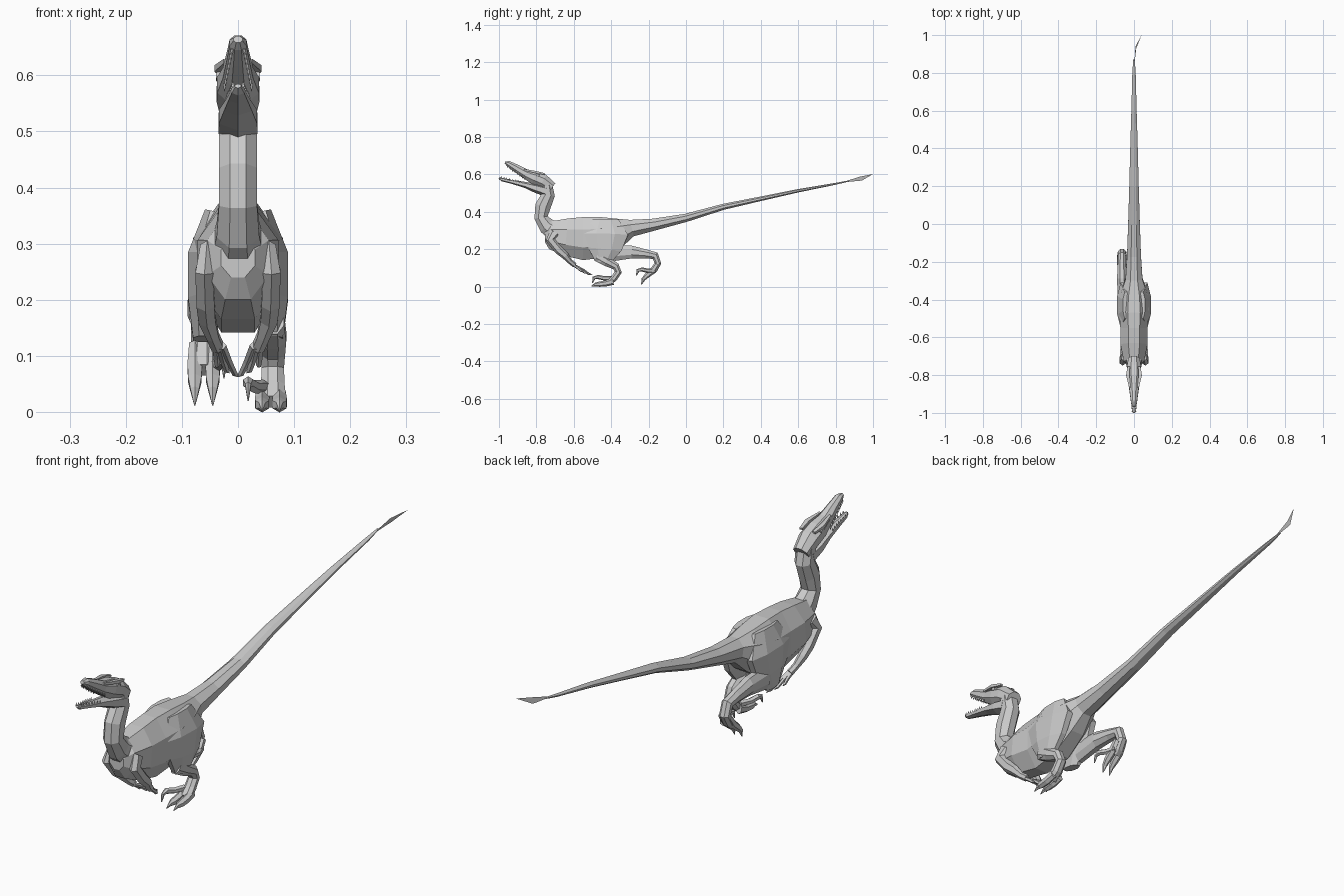
import bpy, bmesh, math
from mathutils import Vector


def finish(name, bm):
    bmesh.ops.recalc_face_normals(bm, faces=bm.faces)
    me = bpy.data.meshes.new(name)
    bm.to_mesh(me)
    bm.free()
    ob = bpy.data.objects.new(name, me)
    bpy.context.collection.objects.link(ob)
    return ob


def loft(name, sections, sides=8, mirror=False):
    """Sections are (x, y, z, half width, half depth); rings follow the path."""
    bm = bmesh.new()
    pts = [Vector(s[:3]) for s in sections]
    rings = []
    grow = 1 / math.cos(math.pi / sides)
    for i, s in enumerate(sections):
        t = (pts[min(i + 1, len(pts) - 1)] - pts[max(i - 1, 0)]).normalized()
        side = (Vector((1, 0, 0)) - t * t.x).normalized()
        up = t.cross(side)
        ring = []
        for k in range(sides):
            a = (k + 0.5) * 2 * math.pi / sides
            ring.append(bm.verts.new(pts[i] + grow * (side * s[3] * math.cos(a) + up * s[4] * math.sin(a))))
        rings.append(ring)
    for a, b in zip(rings, rings[1:]):
        for k in range(sides):
            j = (k + 1) % sides
            bm.faces.new((a[k], a[j], b[j], b[k]))
    bm.faces.new(rings[0])
    bm.faces.new(rings[-1])
    ob = finish(name, bm)
    if mirror:
        ob.modifiers.new("Mirror", 'MIRROR').use_axis[0] = True
    return ob


def planar(x, profile):
    """Turn (y, z, half width, half depth) rows into sections at one x."""
    return [(x, *p) for p in profile]


# Torso running into the long tail
loft("body_and_tail", planar(0, [
    (-.755, .275, .03, .035), (-.725, .275, .055, .075), (-.64, .265, .072, .10),
    (-.55, .257, .072, .115), (-.45, .265, .08, .11), (-.36, .29, .07, .078),
    (-.29, .313, .045, .045), (-.17, .332, .037, .032), (0, .368, .031, .022),
    (.2, .427, .025, .016), (.4, .470, .02, .012), (.6, .513, .014, .009),
    (.8, .550, .009, .005), (.87, .565, .004, .003)]))

# Flat twisted tail tip
bm = bmesh.new()
tip = [bm.verts.new(p) for p in ((0, .83, .557), (.008, .94, .567), (.04, 1, .602), (.012, .93, .588))]
bm.faces.new(tip)
finish("tail_tip", bm)

# S-curved neck
loft("neck", planar(0, [
    (-.68, .28, .05, .055), (-.745, .325, .038, .045), (-.775, .37, .034, .036),
    (-.765, .43, .034, .042), (-.737, .49, .034, .036), (-.745, .545, .034, .03)]))

# Skull and open lower jaw
loft("skull", planar(0, [
    (-.715, .53, .03, .028), (-.765, .565, .038, .037), (-.81, .583, .037, .036),
    (-.86, .604, .027, .026), (-.91, .634, .02, .021), (-.95, .658, .015, .015),
    (-.968, .664, .008, .006)]))
loft("lower_jaw", planar(0, [
    (-.745, .51, .035, .026), (-.80, .526, .034, .022), (-.86, .544, .025, .014),
    (-.93, .560, .017, .009), (-.985, .573, .011, .008), (-1.0, .581, .005, .004)]), sides=6)

# Brow ridges and eyes
loft("brow_ridge", [(.028, -.755, .602, .006, .004), (.033, -.80, .612, .009, .006),
                    (.022, -.865, .625, .004, .004)], 4, True)
loft("eye", [(.031, -.785, .594, .008, .008), (.031, -.803, .60, .008, .008)], 6, True)

# Teeth along both jaws
bm = bmesh.new()
for i in range(8):
    f = i / 7
    upper = Vector((.024 - .013 * f, -.865 - .09 * f, .585 + .062 * f))
    lower = Vector((.020 - .011 * f, -.885 - .105 * f, .556 + .023 * f))
    for base, h in ((upper, -.016), (lower, .013)):
        for s in (-1, 1):
            ring = [bm.verts.new((s * (base.x + dx), base.y + dy, base.z))
                    for dx, dy in ((-.003, -.004), (.003, -.004), (0, .004))]
            top = bm.verts.new((s * base.x, base.y + .003, base.z + h))
            bm.faces.new(ring)
            for k in range(3):
                bm.faces.new((ring[k], ring[(k + 1) % 3], top))
finish("teeth", bm)

# Folded arms
loft("arm", [(.055, -.70, .29, .012, .025), (.06, -.725, .25, .016, .022), (.058, -.68, .195, .016, .02),
             (.055, -.645, .165, .015, .017), (.045, -.62, .135, .011, .012),
             (.036, -.595, .115, .011, .012)], 6, True)

# Three clawed fingers on each hand
for i, (dx, dy, dz) in enumerate(((-.030, .10, -.052), (-.018, .075, -.045), (-.004, .05, -.035))):
    x = .034 + .006 * (i - 1)
    loft(f"finger_{i + 1}", [
        (x, -.605, .118, .006, .006), (x + dx * .4, -.60 + dy * .5, .115 + dz * .5, .005, .006),
        (x + dx * .75, -.60 + dy * .8, .115 + dz * .9, .004, .005),
        (x + dx, -.60 + dy, .115 + dz, .001, .001)], 5, True)

# Broad thighs
loft("thigh", [(.043, -.43, .358, .016, .07), (.058, -.43, .28, .031, .12),
               (.062, -.435, .20, .027, .09), (.062, -.445, .13, .018, .04)], 8, True)

# Planted leg
loft("planted_leg", planar(.062, [
    (-.475, .165, .02, .03), (-.425, .135, .024, .026), (-.375, .108, .022, .02),
    (-.362, .078, .02, .019), (-.385, .045, .021, .018), (-.415, .018, .024, .014)]))

# Trailing leg, lifted behind
loft("trailing_leg", planar(-.064, [
    (-.40, .18, .022, .045), (-.29, .185, .026, .034), (-.215, .175, .022, .024),
    (-.165, .165, .02, .021), (-.15, .125, .02, .018), (-.17, .09, .022, .017),
    (-.185, .075, .022, .014)]))

# Toes with claws on the planted foot
for i, x in enumerate((.043, .074)):
    loft(f"planted_toe_{i + 1}", planar(x, [
        (-.39, .028, .011, .016), (-.43, .017, .013, .014), (-.465, .013, .012, .012),
        (-.482, .012, .006, .009), (-.505, .003, .001, .002)]), 6)

# Toes with claws hanging from the lifted foot
for i, x in enumerate((-.077, -.045)):
    loft(f"lifted_toe_{i + 1}", planar(x, [
        (-.155, .12, .010, .012), (-.18, .083, .013, .014), (-.21, .058, .012, .012),
        (-.228, .04, .008, .009), (-.238, .012, .001, .002)]), 6)

# Raised hooked inner toe on each foot
for name, x, dy, dz in (("planted_hook", .045, 0, 0), ("lifted_hook", -.045, .235, .04)):
    d = -.027 if x > 0 else .02
    loft(name, [(x, -.40 + dy, .045 + dz, .01, .011),
                (x + d * .6, -.44 + dy, .045 + dz, .01, .010),
                (x + d, -.47 + dy, .052 + dz, .009, .010),
                (x + d, -.492 + dy, .047 + dz, .005, .008),
                (x + d, -.50 + dy, .02 + dz, .001, .002)], 6)
